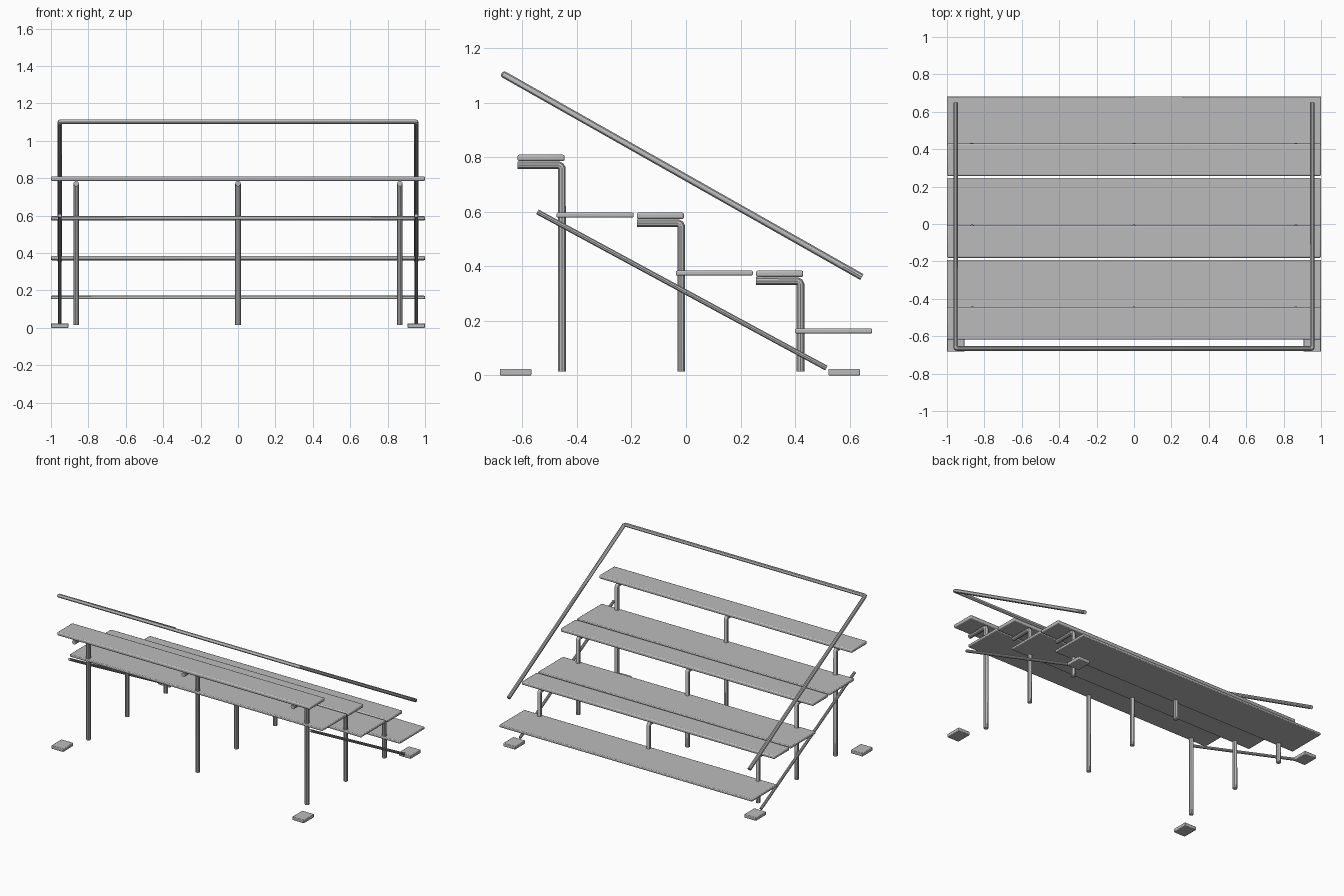
import bpy
import math
from mathutils import Vector

cube = bpy.data.objects.get("Cube")
if cube:
    bpy.data.objects.remove(cube, do_unlink=True)

GREY = (0.5, 0.5, 0.5, 1)
metal = bpy.data.materials.new("brushed_grey_metal")
metal.use_nodes = True
metal.diffuse_color = GREY
metal.node_tree.nodes["Principled BSDF"].inputs["Base Color"].default_value = GREY


def finish(obj):
    obj.data.materials.clear()
    obj.data.materials.append(metal)
    bpy.ops.object.select_all(action='DESELECT')
    obj.select_set(True)
    bpy.context.view_layer.objects.active = obj
    bpy.ops.object.shade_smooth_by_angle(angle=math.radians(35))


def slab(name, low, high, bevel):
    """Box between two corners, with softened edges."""
    low, high = Vector(low), Vector(high)
    bpy.ops.mesh.primitive_cube_add(size=1, location=(low + high) / 2)
    obj = bpy.context.object
    obj.name = name
    obj.scale = high - low
    bpy.ops.object.transform_apply(location=False, rotation=False, scale=True)
    mod = obj.modifiers.new("soft_edges", 'BEVEL')
    mod.width = bevel
    mod.segments = 2
    finish(obj)


def tube(name, points, radius):
    """Round capped pipe through the points."""
    curve = bpy.data.curves.new(name + "_path", 'CURVE')
    curve.dimensions = '3D'
    curve.bevel_depth = radius
    curve.bevel_resolution = 3
    curve.use_fill_caps = True
    spline = curve.splines.new('POLY')
    spline.points.add(len(points) - 1)
    for point, co in zip(spline.points, points):
        point.co = (*co, 1)
    path = bpy.data.objects.new(name + "_path", curve)
    bpy.context.collection.objects.link(path)
    bpy.context.view_layer.update()
    graph = bpy.context.evaluated_depsgraph_get()
    mesh = bpy.data.meshes.new_from_object(path.evaluated_get(graph))
    bpy.data.objects.remove(path, do_unlink=True)
    obj = bpy.data.objects.new(name, mesh)
    bpy.context.collection.objects.link(obj)
    finish(obj)


# Three tiers: seat plank, foot plank and bent support posts
STEP_Y, STEP_Z = 0.4375, 0.2125
for tier in range(3):
    y = -0.445 + tier * STEP_Y
    z = 0.81 - tier * STEP_Z
    slab(f"seat_{tier + 1}", (-1, y - 0.173, z - 0.024), (1, y, z), 0.007)
    slab(f"foot_plank_{tier + 1}", (-1, y - 0.03, z - 0.231),
         (1, y + 0.253, z - 0.213), 0.005)
    for side, x in (("right", -0.865), ("middle", 0), ("left", 0.865)):
        arm = z - 0.039
        post_y = y - 0.01
        tube(f"{side}_post_{tier + 1}",
             [(x, post_y, 0.015), (x, post_y, arm - 0.012),
              (x, post_y - 0.004, arm - 0.004), (x, post_y - 0.012, arm),
              (x, y - 0.173, arm)], 0.015)

# Handrail running up one side, across the top and down the other
top_y, top_z = -0.666, 1.102
tube("handrail",
     [(-0.953, 0.645, 0.361), (-0.953, top_y + 0.008, top_z - 0.004),
      (-0.951, top_y + 0.002, top_z - 0.001), (-0.945, top_y, top_z),
      (0.945, top_y, top_z), (0.951, top_y + 0.002, top_z - 0.001),
      (0.953, top_y + 0.008, top_z - 0.004), (0.953, 0.645, 0.361)], 0.013)

# Sloping side braces and ground pads
for side, s in (("right", -1), ("left", 1)):
    tube(f"{side}_brace", [(s * 0.953, -0.545, 0.6), (s * 0.953, 0.515, 0.027)], 0.01)
    for end, y in (("front", -0.683), ("back", 0.522)):
        slab(f"{end}_{side}_pad", (s * 0.953 - 0.047, y, 0),
             (s * 0.953 + 0.047, y + 0.116, 0.024), 0.004)
